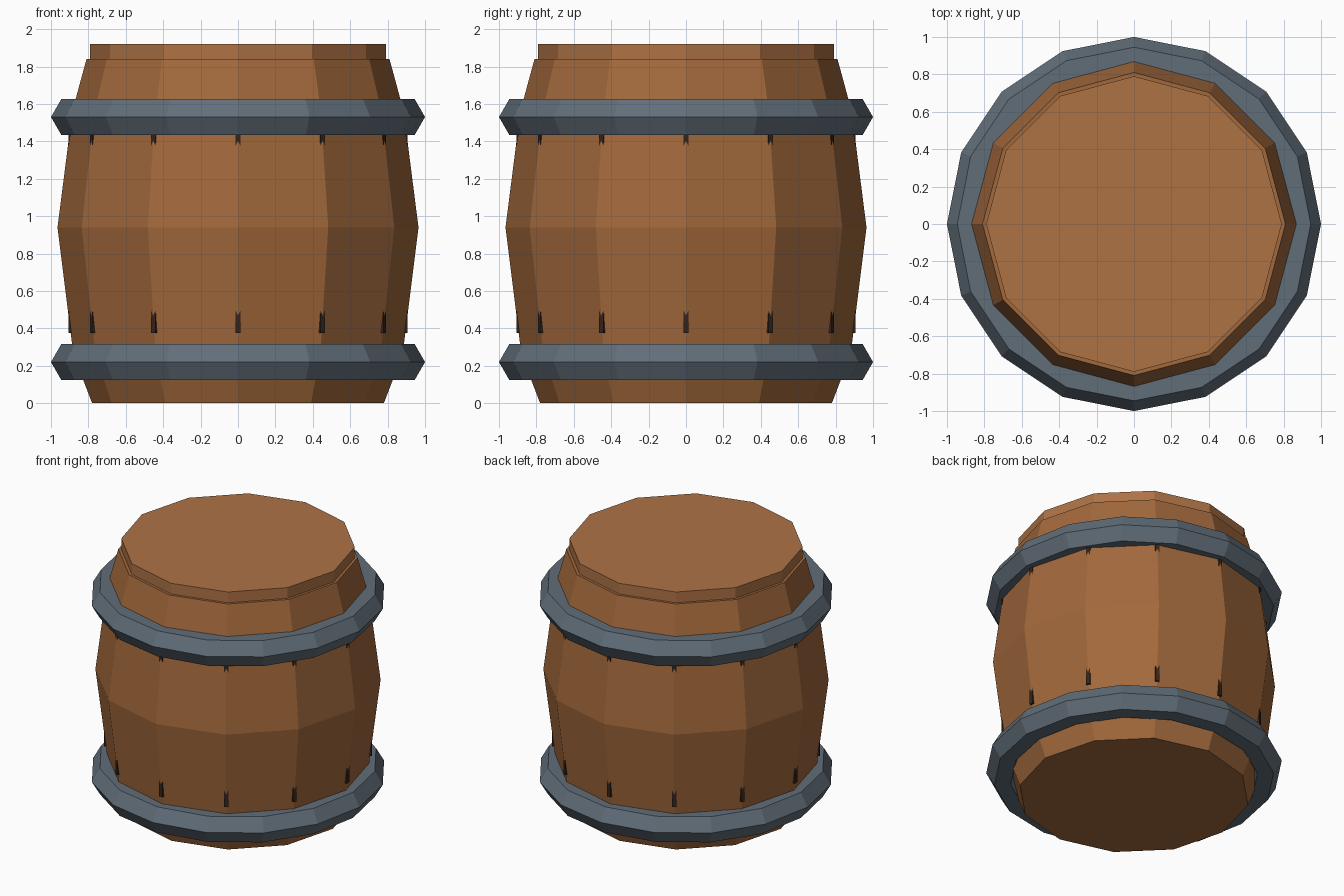
import bpy, bmesh, math

if "Cube" in bpy.data.objects:
    bpy.data.objects.remove(bpy.data.objects["Cube"])

SIDES = 12


def material(name, color):
    m = bpy.data.materials.new(name)
    m.diffuse_color = (*color, 1)
    m.use_nodes = True
    m.node_tree.nodes["Principled BSDF"].inputs["Base Color"].default_value = m.diffuse_color
    return m


wood = material("wood", (0.36, 0.14, 0.045))
lid_wood = material("lid_wood", (0.42, 0.17, 0.06))
iron = material("iron", (0.12, 0.155, 0.19))
dark = material("dark_seam", (0.035, 0.017, 0.01))


def lathe(name, profile, mat):
    """Closed flat-sided solid from (radius, z) pairs, bottom to top."""
    bm = bmesh.new()
    rings = []
    for r, z in profile:
        rings.append([bm.verts.new((r * math.cos(math.tau * i / SIDES),
                                    r * math.sin(math.tau * i / SIDES), z))
                      for i in range(SIDES)])
    for a, b in zip(rings, rings[1:]):
        for i in range(SIDES):
            j = (i + 1) % SIDES
            bm.faces.new((a[i], a[j], b[j], b[i]))
    bm.faces.new(rings[0][::-1])
    bm.faces.new(rings[-1])
    me = bpy.data.meshes.new(name)
    bm.to_mesh(me)
    bm.free()
    me.materials.append(mat)
    ob = bpy.data.objects.new(name, me)
    bpy.context.collection.objects.link(ob)
    return ob


# Bulging body and raised lid
lathe("barrel_body", [(0.78, 0), (0.88, 0.26), (0.965, 0.94),
                      (0.886, 1.56), (0.81, 1.84)], wood)
lathe("lid", [(0.79, 1.80), (0.79, 1.92)], lid_wood)

# Hexagonal-section iron hoops
for name, z in (("lower_hoop", 0.22), ("upper_hoop", 1.53)):
    bpy.ops.mesh.primitive_torus_add(major_segments=16, minor_segments=6,
                                     major_radius=0.89, minor_radius=0.11,
                                     location=(0, 0, z))
    hoop = bpy.context.object
    hoop.name = name
    hoop.data.materials.append(iron)

# Dark seam strips that break through the body at each corner
for i in range(SIDES):
    a = math.tau * i / SIDES
    r = 0.891
    bpy.ops.mesh.primitive_cube_add(
        size=1, location=(r * math.cos(a), r * math.sin(a), 0.9375),
        rotation=(0, 0, a))
    seam = bpy.context.object
    seam.name = f"seam_strip_{i + 1}"
    seam.scale = (0.03, 0.028, 1.125)
    seam.data.materials.append(dark)
